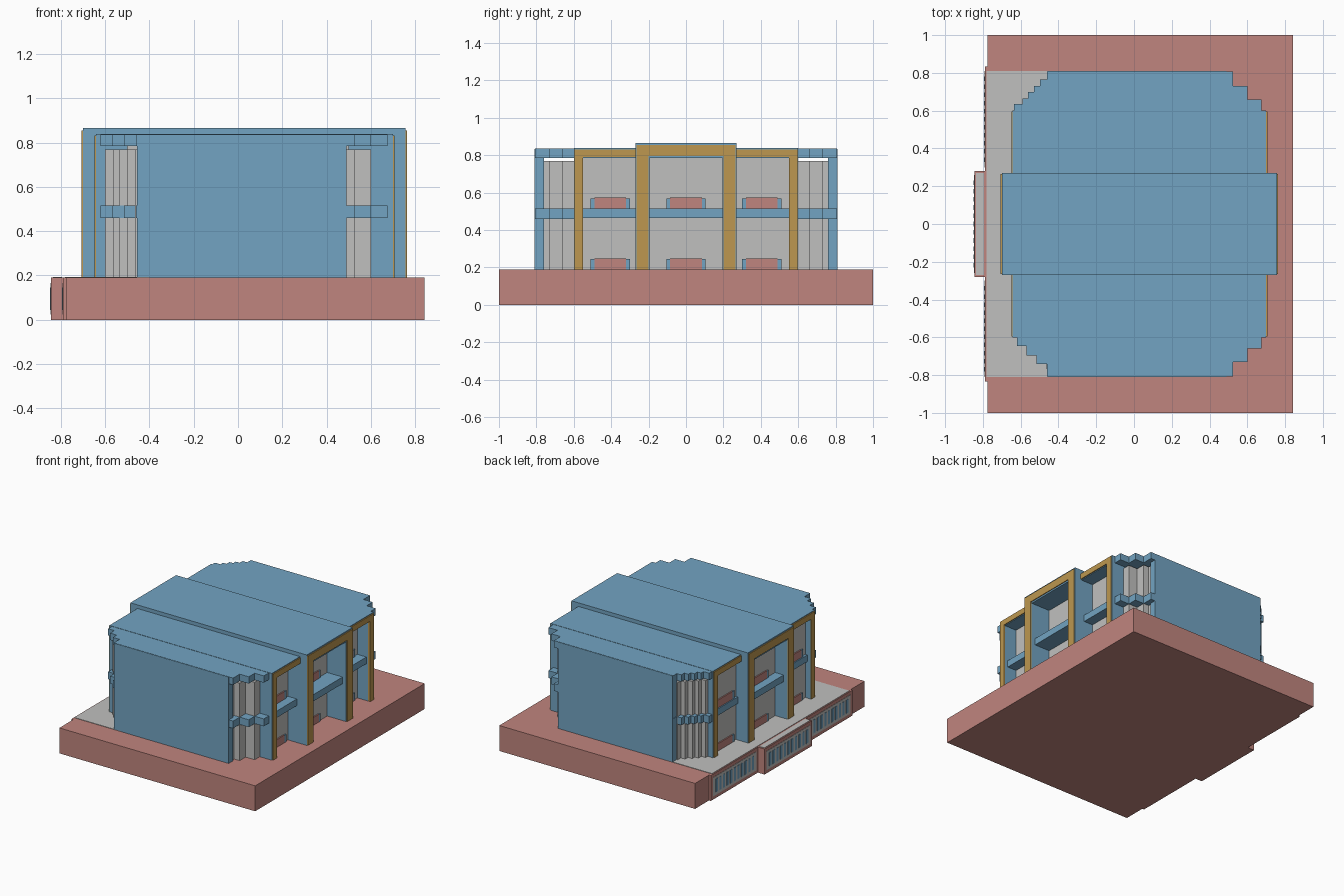
import bpy
import bmesh

cube = bpy.data.objects.get("Cube")
if cube:
    bpy.data.objects.remove(cube, do_unlink=True)


def material(name, rgb):
    m = bpy.data.materials.new(name)
    m.use_nodes = True
    m.diffuse_color = (*rgb, 1)
    bsdf = next(n for n in m.node_tree.nodes if n.type == 'BSDF_PRINCIPLED')
    bsdf.inputs["Base Color"].default_value = (*rgb, 1)
    bsdf.inputs["Roughness"].default_value = 0.8
    return m


BLUE = material("soft blue", (0.17, 0.37, 0.54))
RED = material("dusty red", (0.53, 0.235, 0.21))
GREY = material("light grey", (0.53, 0.53, 0.52))
GOLD = material("ochre", (0.51, 0.31, 0.08))


def finish(name, bm, mat):
    bmesh.ops.recalc_face_normals(bm, faces=bm.faces)
    mesh = bpy.data.meshes.new(name)
    bm.to_mesh(mesh)
    bm.free()
    mesh.materials.append(mat)
    ob = bpy.data.objects.new(name, mesh)
    bpy.context.collection.objects.link(ob)
    return ob


def boxes(name, mat, specs):
    """One object from boxes given as (x0, x1, y0, y1, z0, z1)."""
    bm = bmesh.new()
    for x0, x1, y0, y1, z0, z1 in specs:
        vs = bmesh.ops.create_cube(bm, size=1)["verts"]
        for v in vs:
            v.co.x = (x0 + x1) / 2 + v.co.x * (x1 - x0)
            v.co.y = (y0 + y1) / 2 + v.co.y * (y1 - y0)
            v.co.z = (z0 + z1) / 2 + v.co.z * (z1 - z0)
    return finish(name, bm, mat)


def prism(name, mat, outline, z0, z1):
    """Extrude a plan outline upwards."""
    bm = bmesh.new()
    face = bm.faces.new([bm.verts.new((x, y, z0)) for x, y in outline])
    ext = bmesh.ops.extrude_face_region(bm, geom=[face])["geom"]
    bmesh.ops.translate(bm, vec=(0, 0, z1 - z0),
                        verts=[g for g in ext if isinstance(g, bmesh.types.BMVert)])
    return finish(name, bm, mat)


def stairs(steps, s):
    """Corner points of a stepped edge; each step is (x, |y| where it ends)."""
    pts, y = [], 0.6
    for x, y_end in steps:
        pts += [(x, s * y), (x, s * y_end)]
        y = y_end
    return pts


G = 0.19                      # ground level of the building
ROOF_Z, SIDE_TOP, MID_TOP = 0.785, 0.838, 0.865

# Base slab and the terrace along the -x side
boxes("base", RED, [(-0.775, 0.842, -1, 1, 0, G)])
boxes("terrace_body", RED, [(-0.79, -0.775, -0.835, 0.835, 0, G),
                            (-0.845, -0.79, -0.28, 0.28, 0, G)])
boxes("terrace_floor", GREY, [(-0.782, -0.4, -0.81, 0.81, G - 0.01, G + 0.003),
                              (-0.836, -0.795, -0.27, 0.27, G - 0.01, G + 0.003)])

# Grey panels with narrow slots on the terrace face
panels, slots = [], []
for x, y0, y1 in ((-0.79, -0.81, -0.30), (-0.845, -0.26, 0.26), (-0.79, 0.30, 0.81)):
    panels.append((x - 0.002, x + 0.01, y0, y1, 0.025, 0.165))
    n = 11
    pitch = (y1 - y0 - 0.04) / n
    for i in range(n):
        c = y0 + 0.02 + pitch * (i + 0.5)
        slots.append((x - 0.004, x + 0.01, c - 0.012, c + 0.012, 0.045, 0.145))
boxes("terrace_panels", GREY, panels)
boxes("terrace_slots", BLUE, slots)

# Grey window walls, set back behind the fins
boxes("core_walls", GREY, [(-0.60, 0.60, -0.59, 0.59, G, ROOF_Z)])

# Roofs
boxes("middle_roof", BLUE, [(-0.70, 0.757, -0.27, 0.27, ROOF_Z, MID_TOP)])
boxes("side_roofs", BLUE, [(-0.642, 0.70, a, b, ROOF_Z, SIDE_TOP)
                           for a, b in ((-0.6, -0.27), (0.27, 0.6))])

# Fins, floor bands, ochre frames and window plates, for both long sides
fins, bands, frames, red_plates, blue_ends = [], [], [], [], []


def span(a, b):
    return min(a, b), max(a, b)


for d, mid, side in ((1, 0.757, 0.70), (-1, 0.70, 0.642)):
    for s in (-1, 1):
        fins.append((*span(d * 0.5, d * mid), *span(s * 0.195, s * 0.27), G, ROOF_Z))
        fins.append((*span(d * 0.5, d * side), *span(s * 0.55, s * 0.6), G, ROOF_Z))
        bands.append((*span(d * 0.55, d * (side - 0.025)),
                      *span(s * 0.27, s * 0.55), 0.465, 0.515))
        # Frame uprights and side beams
        frames.append((*span(d * (mid - 0.01), d * (mid + 0.006)),
                       *span(s * 0.2, s * 0.265), G, 0.855))
        frames.append((*span(d * (side - 0.01), d * (side + 0.007)),
                       *span(s * 0.55, s * 0.595), G, 0.832))
        frames.append((*span(d * (side - 0.01), d * (side + 0.007)),
                       *span(s * 0.27, s * 0.55), 0.79, 0.832))
    bands.append((*span(d * 0.55, d * (mid - 0.03)), -0.195, 0.195, 0.465, 0.515))
    frames.append((*span(d * (mid - 0.01), d * (mid + 0.006)), -0.2, 0.2, 0.797, 0.855))
    for c in (-0.405, 0, 0.405):
        for z in (G, 0.515):
            red_plates.append((*span(d * 0.59, d * 0.609), c - 0.085, c + 0.085, z, z + 0.058))
            for e in (-1, 1):
                blue_ends.append((*span(d * 0.59, d * 0.609),
                                  *span(c + e * 0.085, c + e * 0.105), z, z + 0.055))
boxes("facade_fins", BLUE, fins)
boxes("facade_floor_bands", BLUE, bands)
boxes("facade_frames", GOLD, frames)
boxes("window_sill_plates", RED, red_plates)
boxes("window_sill_ends", BLUE, blue_ends)

# Stepped end blocks
band_pos = [(0.675, 0.66), (0.60, 0.73), (0.525, 0.808)]
wall_pos = [(0.60, 0.66), (0.525, 0.73), (0.48, 0.765)]
wall_neg = [(-0.60, 0.625), (-0.565, 0.66), (-0.535, 0.69), (-0.50, 0.725), (-0.465, 0.765)]
band_neg = {
    -1: [(-0.62, 0.645), (-0.57, 0.695), (-0.515, 0.74), (-0.46, 0.808)],
    1: [(-0.635, 0.635), (-0.59, 0.665), (-0.56, 0.70),
        (-0.53, 0.73), (-0.497, 0.765), (-0.46, 0.808)],
}
for s, label in ((-1, "front"), (1, "back")):
    band = stairs(band_pos, s) + stairs(band_neg[s], s)[::-1]
    wall = stairs(wall_pos, s) + stairs(wall_neg, s)[::-1]
    prism(label + "_stepped_wall", GREY, wall, G, 0.768)
    prism(label + "_floor_band", BLUE, band, 0.46, 0.515)
    prism(label + "_roof", BLUE, band, ROOF_Z, SIDE_TOP - 0.002)
    boxes(label + "_end_wall", BLUE,
          [(-0.457, 0.49, *span(s * 0.76, s * 0.81), G, SIDE_TOP - 0.004)])
